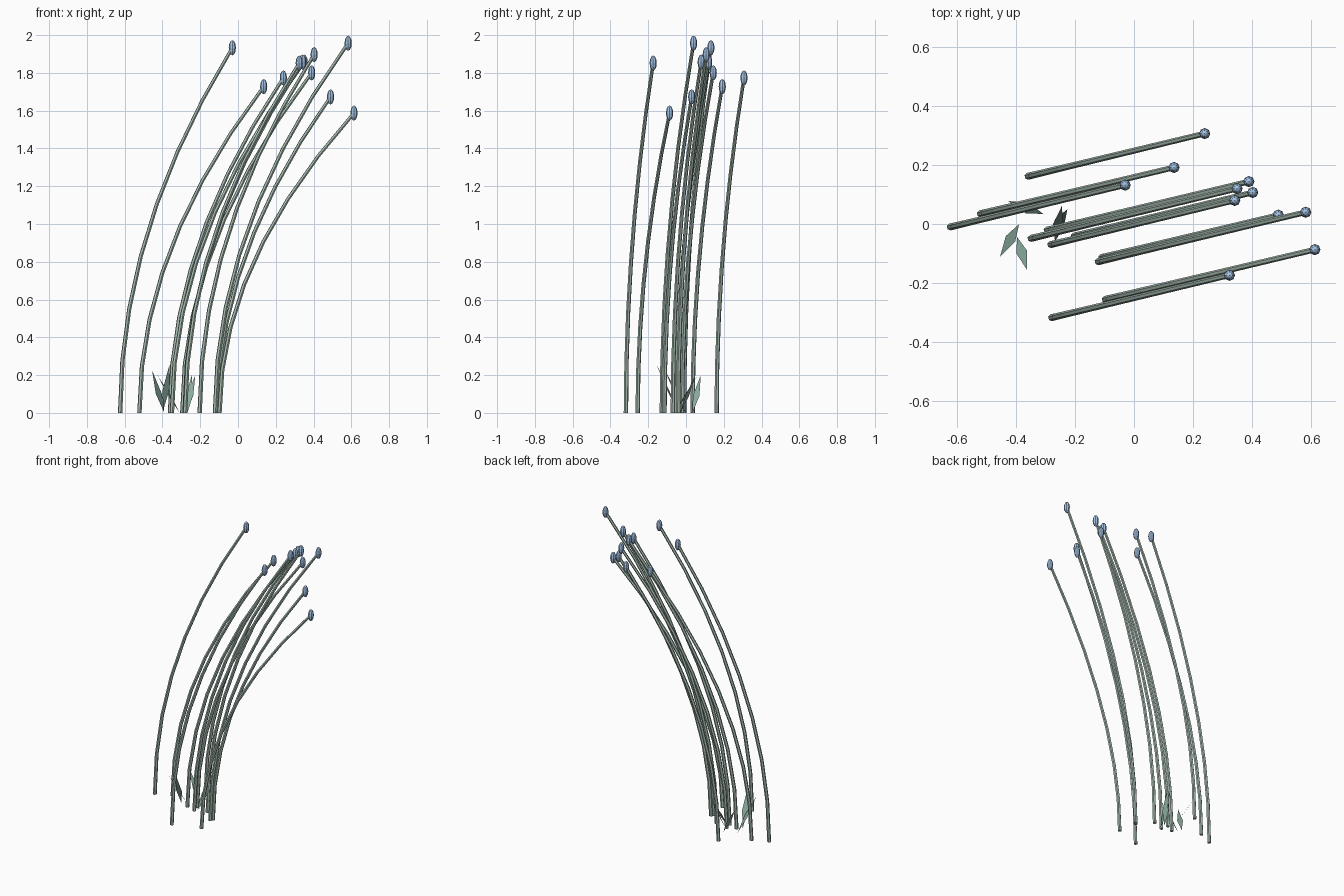
import bpy, bmesh, math
from mathutils import Vector, Matrix

if "Cube" in bpy.data.objects:
    bpy.data.objects.remove(bpy.data.objects["Cube"])


def material(name, color):
    m = bpy.data.materials.new(name)
    m.diffuse_color = (*color, 1)
    m.use_nodes = True
    m.node_tree.nodes["Principled BSDF"].inputs["Base Color"].default_value = m.diffuse_color
    return m


STEM = material("stem_green", (0.40, 0.52, 0.45))
LEAF = material("leaf_green", (0.25, 0.40, 0.33))
HEAD = material("bud_blue", (0.38, 0.56, 0.80))


def finish(bm, name, mat):
    me = bpy.data.meshes.new(name)
    bm.to_mesh(me)
    bm.free()
    me.materials.append(mat)
    ob = bpy.data.objects.new(name, me)
    bpy.context.collection.objects.link(ob)


# Stem: tapered six-sided tube, leaning further as it rises
def stem(name, base, tip, segs=7, sides=6, r0=0.012, r1=0.0095):
    bm = bmesh.new()
    lean = Vector((tip[0] - base[0], tip[1] - base[1], 0))
    side = Vector((-lean.y, lean.x, 0)).normalized()
    rings = []
    for i in range(segs + 1):
        t = i / segs
        c = Vector((*base, tip[2] * t)) + lean * t * t
        tangent = (lean * 2 * t + Vector((0, 0, tip[2]))).normalized()
        out = side.cross(tangent)
        r = r0 + (r1 - r0) * t
        ring = []
        for k in range(sides):
            a = 2 * math.pi * k / sides
            ring.append(bm.verts.new(c + (side * math.cos(a) + out * math.sin(a)) * r))
        rings.append(ring)
    for a, b in zip(rings, rings[1:]):
        for k in range(sides):
            j = (k + 1) % sides
            bm.faces.new((a[k], a[j], b[j], b[k]))
    bm.faces.new(rings[0][::-1])
    bm.faces.new(rings[-1])
    bmesh.ops.recalc_face_normals(bm, faces=bm.faces)
    finish(bm, name, STEM)


# Seed head: upright faceted ellipsoid
def head(name, pos):
    bm = bmesh.new()
    bmesh.ops.create_uvsphere(
        bm, u_segments=8, v_segments=6, radius=1,
        matrix=Matrix.Translation(pos) @ Matrix.Diagonal((0.019, 0.019, 0.04, 1)))
    finish(bm, name, HEAD)


# Leaf: flat diamond blade, widest near the middle
def leaf(name, root, tip, width=0.037):
    root, tip = Vector(root), Vector(tip)
    d = tip - root
    w = Vector((-d.y, d.x, 0)).normalized() * width / 2
    mid = root + d * 0.45
    bm = bmesh.new()
    bm.faces.new([bm.verts.new(p) for p in (root, mid - w, tip, mid + w)])
    finish(bm, name, LEAF)


# Stem base (x, y) and head centre (x, y, z)
stems = [
    ((-0.36, 0.162), (0.24, 0.307, 1.773)),
    ((-0.522, 0.035), (0.136, 0.192, 1.727)),
    ((-0.624, -0.010), (-0.03, 0.132, 1.933)),
    ((-0.295, -0.021), (0.39, 0.144, 1.80)),
    ((-0.35, -0.049), (0.35, 0.12, 1.857)),
    ((-0.203, -0.041), (0.403, 0.107, 1.897)),
    ((-0.283, -0.070), (0.342, 0.08, 1.857)),
    ((-0.11, -0.114), (0.490, 0.030, 1.673)),
    ((-0.122, -0.128), (0.583, 0.040, 1.957)),
    ((-0.098, -0.256), (0.614, -0.087, 1.587)),
    ((-0.28, -0.318), (0.324, -0.174, 1.852)),
]
for i, (base, tip) in enumerate(stems, 1):
    stem(f"stem_{i}", base, tip)
    head(f"seed_head_{i}", tip)

leaves = [
    ((-0.39, 0.0, 0.0), (-0.455, -0.112, 0.225)),
    ((-0.397, -0.044, 0.01), (-0.363, -0.156, 0.255)),
    ((-0.308, 0.034, 0.0), (-0.427, 0.078, 0.2)),
    ((-0.268, -0.06, 0.0), (-0.245, 0.061, 0.2)),
    ((-0.275, -0.03, 0.0), (-0.226, 0.05, 0.2)),
]
for i, (root, tip) in enumerate(leaves, 1):
    leaf(f"leaf_{i}", root, tip)
